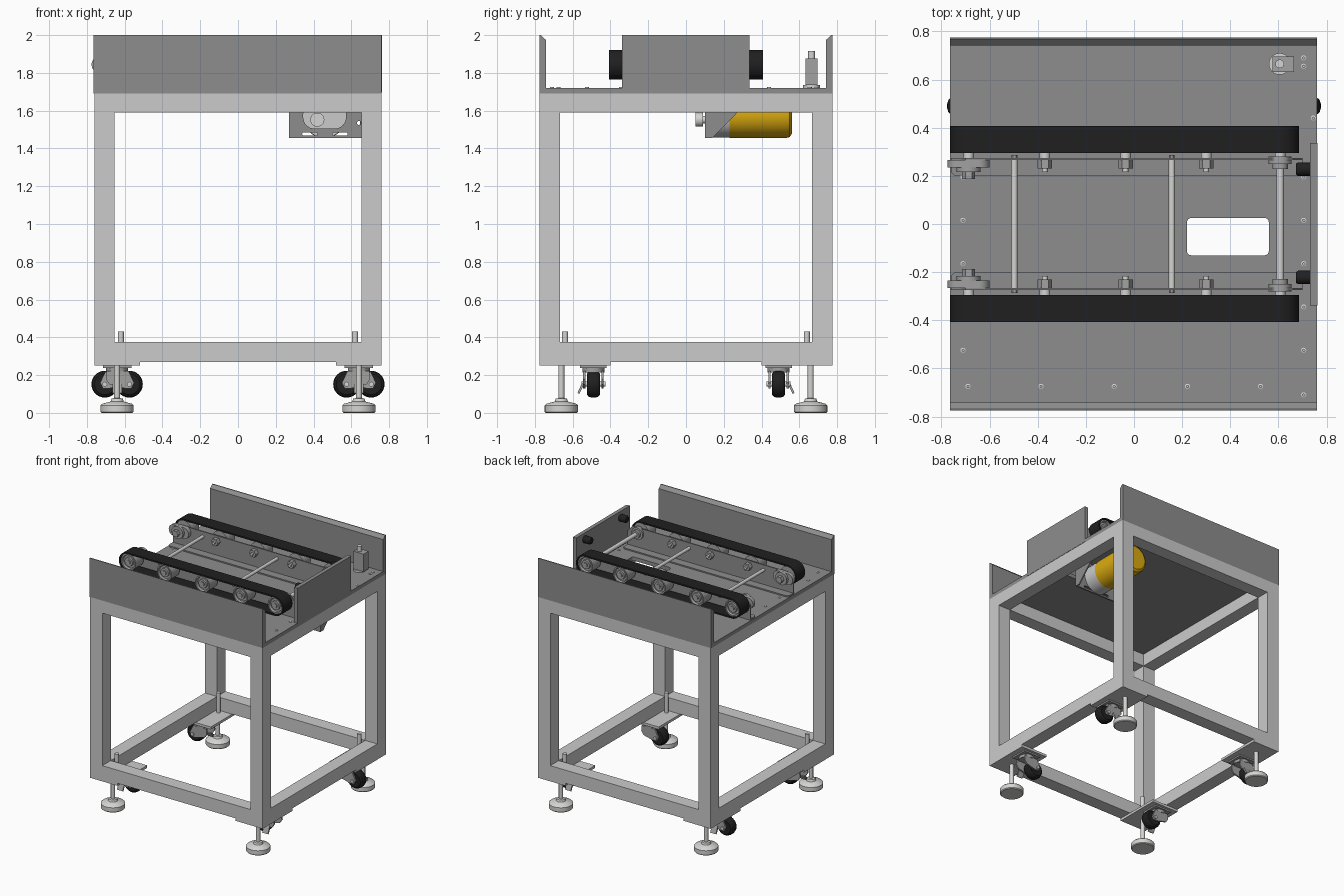
import bpy, bmesh, math
from mathutils import Matrix, Vector

if "Cube" in bpy.data.objects:
    bpy.data.objects.remove(bpy.data.objects["Cube"])


def material(name, rgb):
    m = bpy.data.materials.new(name)
    m.diffuse_color = (*rgb, 1)
    m.use_nodes = True
    m.node_tree.nodes["Principled BSDF"].inputs["Base Color"].default_value = m.diffuse_color
    return m


FRAME = material("light grey paint", (0.60, 0.60, 0.60))
SHEET = material("mid grey sheet", (0.27, 0.27, 0.27))
STEEL = material("pale steel", (0.66, 0.66, 0.65))
CAST = material("castor grey", (0.36, 0.36, 0.36))
RUBBER = material("black rubber", (0.014, 0.014, 0.014))
YELLOW = material("motor yellow", (0.70, 0.40, 0.005))

# Local z becomes the named axis; outlines are (x,y), (x,z) or (y,z)
AXES = {"z": Matrix.Identity(4),
        "y": Matrix(((1, 0, 0, 0), (0, 0, 1, 0), (0, 1, 0, 0), (0, 0, 0, 1))),
        "x": Matrix(((0, 0, 1, 0), (1, 0, 0, 0), (0, 1, 0, 0), (0, 0, 0, 1)))}


def finish(name, bm, mat):
    bmesh.ops.recalc_face_normals(bm, faces=bm.faces)
    me = bpy.data.meshes.new(name)
    bm.to_mesh(me)
    bm.free()
    me.materials.append(mat)
    ob = bpy.data.objects.new(name, me)
    bpy.context.collection.objects.link(ob)
    return ob


def box(name, x, y, z, mat):
    bm = bmesh.new()
    bmesh.ops.create_cube(bm, size=1)
    for v in bm.verts:
        v.co = Vector([(r[0] + r[1]) / 2 + c * abs(r[1] - r[0]) for r, c in zip((x, y, z), v.co)])
    return finish(name, bm, mat)


def prism(name, axis, a, b, outline, mat, holes=()):
    """Flat outline with optional holes, extruded from a to b along an axis."""
    bm = bmesh.new()
    for loop in (outline, *holes):
        vs = [bm.verts.new((p[0], p[1], a)) for p in loop]
        for i in range(len(vs)):
            bm.edges.new((vs[i - 1], vs[i]))
    bmesh.ops.triangle_fill(bm, use_beauty=True, edges=bm.edges[:])
    ext = bmesh.ops.extrude_face_region(bm, geom=bm.faces[:], use_keep_orig=True)
    bmesh.ops.translate(bm, vec=(0, 0, b - a), verts=[g for g in ext["geom"] if isinstance(g, bmesh.types.BMVert)])
    bm.transform(AXES[axis])
    return finish(name, bm, mat)


def lathe(name, axis, loc, profile, mat, n=32, flip=1):
    """Profile of (radius, height) turned round an axis through loc."""
    bm = bmesh.new()
    vs = [bm.verts.new((r, 0, h * flip)) for r, h in profile]
    es = [bm.edges.new(p) for p in zip(vs, vs[1:])]
    bmesh.ops.spin(bm, geom=vs + es, cent=(0, 0, 0), axis=(0, 0, 1), angle=math.tau, steps=n)
    bmesh.ops.remove_doubles(bm, verts=bm.verts, dist=1e-5)
    bm.transform(Matrix.Translation(loc) @ AXES[axis])
    return finish(name, bm, mat)


def rod(name, axis, loc, r, length, mat, n=24, flip=1):
    return lathe(name, axis, loc, [(0, 0), (r, 0), (r, length), (0, length)], mat, n, flip)


def rounded(x0, x1, y0, y1, r, n=8):
    pts = []
    for k, (cx, cy) in enumerate(((x1 - r, y1 - r), (x0 + r, y1 - r), (x0 + r, y0 + r), (x1 - r, y0 + r))):
        for i in range(n + 1):
            t = math.pi / 2 * (k + i / n)
            p = (cx + r * math.cos(t), cy + r * math.sin(t))
            if not pts or math.dist(p, pts[-1]) > 1e-5:
                pts.append(p)
    return pts if math.dist(pts[0], pts[-1]) > 1e-5 else pts[:-1]


# Welded tube frame
X, Y, T = 0.76, 0.775, 0.107
for sx in (-1, 1):
    for sy in (-1, 1):
        box("frame_leg", (sx * X, sx * (X - T)), (sy * Y, sy * (Y - T)), (0.27, 1.69), FRAME)
for z in ((0.27, 0.375), (1.59, 1.69)):
    for s in (-1, 1):
        box("frame_cross_beam", (T - X, X - T), (s * Y, s * (Y - T)), z, FRAME)
        box("frame_side_beam", (s * X, s * (X - T)), (T - Y, Y - T), z, FRAME)

# Corner plates, levelling feet and castors
for sx in (-1, 1):
    for sy in (-1, 1):
        box("corner_plate", (sx * X, sx * 0.52), (sy * Y, sy * 0.40), (0.25, 0.27), FRAME)
        lathe("levelling_foot", "z", (sx * 0.64, sy * 0.66, 0),
              [(0, 0), (0.082, 0), (0.088, 0.006), (0.088, 0.04), (0.08, 0.048), (0.035, 0.06),
               (0.03, 0.075), (0.016, 0.078), (0.016, 0.25), (0, 0.25)], STEEL)
        rod("foot_stud", "z", (sx * 0.62, sy * 0.64, 0.27), 0.016, 0.16, STEEL)
        cx, cy = sx * 0.64, sy * 0.49
        d = sx * sy  # direction the castor trails in
        wx = cx + 0.065 * d
        box("castor_mount", (cx - 0.075, cx + 0.075), (cy - 0.07, cy + 0.07), (0.238, 0.25), CAST)
        rod("castor_swivel", "z", (cx, cy, 0.215), 0.058, 0.024, CAST)
        for s in (-1, 1):
            prism("castor_fork", "y", cy + s * 0.042, cy + s * 0.054,
                  [(cx + d * u, w) for u, w in ((-0.055, 0.222), (0.06, 0.222), (0.09, 0.16), (0.075, 0.13),
                                               (0.04, 0.13), (-0.04, 0.15), (-0.06, 0.18))], CAST)
        lathe("castor_wheel", "y", (wx, cy, 0.152),
              [(0, -0.033), (0.055, -0.035), (0.066, -0.026), (0.071, -0.01), (0.071, 0.01),
               (0.066, 0.026), (0.055, 0.035), (0, 0.033)], RUBBER)
        rod("castor_axle", "y", (wx, cy - 0.063, 0.152), 0.013, 0.126, STEEL)
        prism("castor_brake", "x", cx - 0.025, cx + 0.025,
              [(cy + sy * u, w) for u, w in ((0.05, 0.15), (0.075, 0.10), (0.085, 0.105), (0.06, 0.16))], CAST)

# Deck with rounded opening, side walls with sloped top edge, end wall
prism("deck", "z", 1.69, 1.72, [(-0.765, -Y), (X, -Y), (X, Y), (-0.765, Y)], SHEET,
      [rounded(0.22, 0.56, -0.13, 0.025, 0.018)])
for s in (-1, 1):
    prism("side_wall", "x", -0.765, X, [(s * Y, 1.72), (s * Y, 2.0), (s * 0.768, 2.0),
                                       (s * 0.742, 1.975), (s * 0.742, 1.72)], SHEET)
box("end_wall", (0.732, 0.762), (-0.338, 0.336), (1.695, 2.0), SHEET)
for y in (-0.222, 0.228):
    lathe("end_knob", "x", (0.732, y, 1.95), [(0, 0), (0.028, 0), (0.028, 0.05), (0.022, 0.06), (0, 0.06)],
          RUBBER, flip=-1)

# Deck screws
screws = [(0.705, y) for y in (0.69, 0.655, 0.195, 0.015, -0.165, -0.345, -0.525, -0.71)]
screws += [(-0.71, y) for y in (0.195, 0.015, -0.165, -0.525)]
screws += [(-0.69 + 0.304 * i, -0.675) for i in range(5)] + [(0.745, 0.44)]
for x, y in screws:
    lathe("deck_screw", "z", (x, y, 1.72), [(0.011, 0), (0.011, 0.004), (0.005, 0.006), (0, 0.003)], STEEL, 12)

# Twin belt lanes, mirrored front to back
ZC = 1.844
ROLLERS = (-0.687, -0.37, -0.035, 0.30, 0.607)
for s in (-1, 1):
    prism("belt", "y", s * 0.295, s * 0.408, rounded(-0.765, 0.685, ZC - 0.078, ZC + 0.078, 0.078, 14), RUBBER,
          [rounded(-0.753, 0.673, ZC - 0.066, ZC + 0.066, 0.066, 14)])
    for x in ROLLERS:
        lathe("belt_roller", "y", (x, s * 0.30, ZC),
              [(0, 0), (0.065, 0), (0.065, 0.10), (0.055, 0.10), (0.05, 0.085), (0.036, 0.085),
               (0.034, 0.098), (0.018, 0.098), (0.018, 0.106), (0, 0.106)], CAST, 32, s)
        rod("roller_stub", "y", (x, s * 0.265, ZC), 0.022, 0.04, STEEL, 20, s)
    prism("lane_plate", "y", s * 0.265, s * 0.275,
          [(-0.76, 1.72), (0.70, 1.72), (0.70, 1.84), (0.66, 1.885), (-0.70, 1.885), (-0.76, 1.84)], SHEET)
    prism("lane_foot", "z", 1.72, 1.73, [(-0.76, s * 0.27), (0.70, s * 0.27), (0.70, s * 0.215),
                                         (0.685, s * 0.2), (-0.745, s * 0.2), (-0.76, s * 0.215)], SHEET)
    for x in ROLLERS[1:4]:
        rod("roller_nut", "y", (x, s * 0.23, ZC), 0.03, 0.035, CAST, 6, s)
        rod("roller_bolt_tip", "y", (x, s * 0.215, ZC), 0.012, 0.015, STEEL, 12, s)
    # Tensioner at the left end
    prism("tensioner_flange", "y", s * 0.235, s * 0.265,
          rounded(-0.775, -0.60, ZC - 0.045, ZC + 0.045, 0.045), CAST)
    rod("tensioner_boss", "y", (-0.687, s * 0.215, ZC), 0.05, 0.022, CAST, 24, s)
    rod("tensioner_nut", "y", (-0.687, s * 0.187, ZC), 0.027, 0.03, CAST, 6, s)
    # Drive bearing at the right end
    rod("bearing_flange", "y", (0.607, s * 0.25, ZC), 0.048, 0.03, CAST, 28, s)
    rod("bearing_collar", "y", (0.607, s * 0.228, ZC), 0.032, 0.024, CAST, 24, s)
    for x in (-0.497, 0.157):
        rod("spacer_nut", "y", (x, s * 0.275, ZC), 0.012, 0.012, CAST, 6, s)

# Cross shafts
for x, r in ((-0.497, 0.013), (0.157, 0.013), (0.607, 0.016)):
    rod("cross_shaft", "y", (x, -0.27, ZC), r, 0.54, STEEL)

# Stop pin unit in the back right corner
rod("stop_base", "z", (0.605, 0.665, 1.72), 0.045, 0.015, STEEL)
box("stop_block", (0.575, 0.665), (0.632, 0.695), (1.735, 1.875), CAST)
rod("stop_pin", "z", (0.605, 0.665, 1.875), 0.018, 0.04, STEEL)

# Gear motor under the deck
MX, MZ = 0.458, 1.572
prism("motor_bracket", "y", 0.10, 0.112, [(0.27, 1.455), (0.655, 1.455), (0.655, 1.69), (0.27, 1.69)], SHEET,
      [rounded(0.345, 0.572, 1.505, 1.64, 0.06), rounded(0.34, 0.42, 1.468, 1.485, 0.008),
       rounded(0.50, 0.58, 1.468, 1.485, 0.008), rounded(0.63, 0.65, 1.525, 1.545, 0.009)])
for x in (0.27, 0.645):
    prism("bracket_gusset", "x", x, x + 0.01, [(0.11, 1.455), (0.14, 1.455), (0.37, 1.69), (0.11, 1.69)], SHEET)
lathe("gearbox", "y", (MX, 0.113, MZ), [(0, 0), (0.115, 0), (0.115, 0.117), (0, 0.117)], FRAME)
lathe("motor", "y", (MX, 0.23, MZ), [(0, 0), (0.117, 0), (0.117, 0.30), (0.112, 0.318), (0.095, 0.33), (0, 0.33)],
      YELLOW, 40)
rod("motor_shaft", "y", (0.42, 0.06, 1.552), 0.02, 0.055, STEEL)
rod("motor_pulley", "y", (0.42, 0.05, 1.552), 0.037, 0.04, STEEL)

# Smooth the round parts, keep corners crisp
for ob in bpy.data.objects:
    ob.select_set(True)
bpy.context.view_layer.objects.active = bpy.data.objects["deck"]
bpy.ops.object.shade_smooth_by_angle(angle=math.radians(32))
